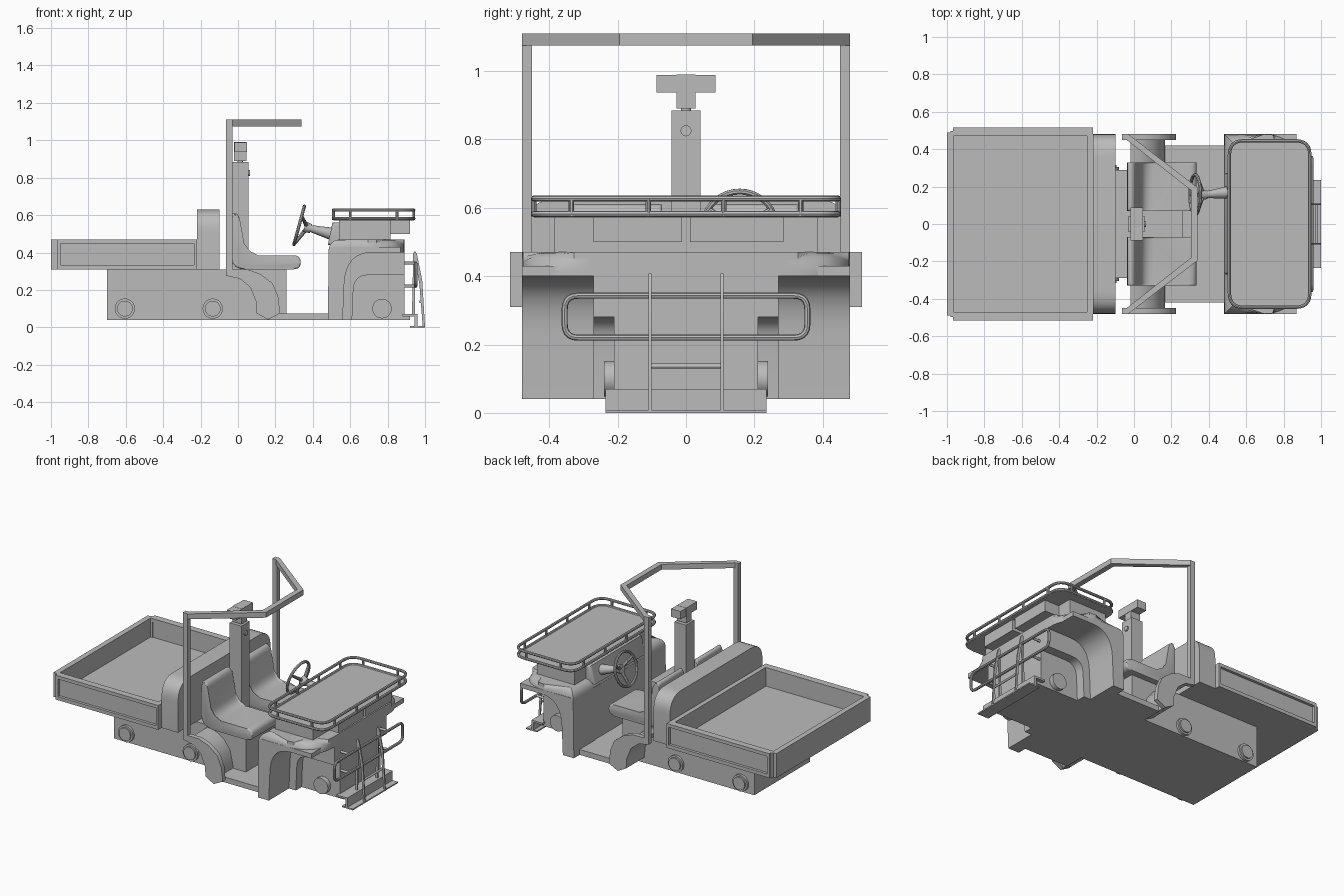
import bpy, bmesh, math
from mathutils import Vector

if "Cube" in bpy.data.objects:
    bpy.data.objects.remove(bpy.data.objects["Cube"])

grey = bpy.data.materials.new("body grey")
grey.diffuse_color = (0.5, 0.5, 0.5, 1)
grey.use_nodes = True
grey.node_tree.nodes["Principled BSDF"].inputs["Base Color"].default_value = grey.diffuse_color


def finish(name, bm):
    bmesh.ops.recalc_face_normals(bm, faces=bm.faces)
    me = bpy.data.meshes.new(name)
    bm.to_mesh(me)
    bm.free()
    me.materials.append(grey)
    ob = bpy.data.objects.new(name, me)
    bpy.context.collection.objects.link(ob)
    return ob


def rounded(pts, radii, n=5):
    """Fillet the corners of a closed 2D outline."""
    if not isinstance(radii, (list, tuple)):
        radii = [radii] * len(pts)
    out = []
    for i, r in enumerate(radii):
        p, a, b = (Vector(pts[k % len(pts)]) for k in (i, i - 1, i + 1))
        if r == 0:
            out.append(p)
            continue
        s = p + (a - p).normalized() * min(r, (a - p).length * .48)
        e = p + (b - p).normalized() * min(r, (b - p).length * .48)
        for k in range(n + 1):
            t = k / n
            out.append(s * (1 - t) ** 2 + p * 2 * t * (1 - t) + e * t * t)
    return out


def rect(x0, x1, y0, y1):
    return [(x0, y0), (x1, y0), (x1, y1), (x0, y1)]


def prism(name, pts, axis, a, b, bev=0, caps=None):
    """Extrude an outline along an axis; soften the rims at the given ends."""
    at = {'x': lambda u, v, w: (w, u, v), 'y': lambda u, v, w: (u, w, v),
          'z': lambda u, v, w: (u, v, w)}[axis]
    bm = bmesh.new()
    lo = [bm.verts.new(at(p[0], p[1], a)) for p in pts]
    hi = [bm.verts.new(at(p[0], p[1], b)) for p in pts]
    n = len(pts)
    bm.faces.new(lo)
    bm.faces.new(hi)
    for i in range(n):
        j = (i + 1) % n
        bm.faces.new((lo[i], lo[j], hi[j], hi[i]))
    if bev:
        k = 'xyz'.index(axis)
        ends = caps or (a, b)
        edges = [e for e in bm.edges
                 if any(all(abs(v.co[k] - c) < 1e-5 for v in e.verts) for c in ends)]
        bmesh.ops.bevel(bm, geom=edges, offset=bev, segments=4, profile=.5,
                        affect='EDGES', clamp_overlap=True)
    return finish(name, bm)


def box(name, x0, x1, y0, y1, z0, z1):
    return prism(name, rect(x0, x1, y0, y1), 'z', z0, z1)


def rod(name, p, q, r0, r1=None, seg=20):
    p, q = Vector(p), Vector(q)
    bm = bmesh.new()
    bmesh.ops.create_cone(bm, cap_ends=True, segments=seg, radius1=r0,
                          radius2=r0 if r1 is None else r1, depth=(q - p).length)
    rot = (q - p).to_track_quat('Z', 'Y').to_matrix().to_4x4()
    bm.transform(rot)
    bmesh.ops.translate(bm, verts=bm.verts, vec=(p + q) / 2)
    return finish(name, bm)


def loop_tube(name, pts, r):
    cu = bpy.data.curves.new(name, 'CURVE')
    cu.dimensions = '3D'
    cu.bevel_depth, cu.bevel_resolution = r, 2
    sp = cu.splines.new('POLY')
    sp.points.add(len(pts) - 1)
    for p, c in zip(sp.points, pts):
        p.co = (*c, 1)
    sp.use_cyclic_u = True
    tmp = bpy.data.objects.new(name + "_path", cu)
    bpy.context.collection.objects.link(tmp)
    me = bpy.data.meshes.new_from_object(tmp.evaluated_get(bpy.context.evaluated_depsgraph_get()))
    bpy.data.objects.remove(tmp)
    me.materials.clear()
    me.materials.append(grey)
    ob = bpy.data.objects.new(name, me)
    bpy.context.collection.objects.link(ob)


# Chassis, floor and bulkhead behind the seats
box("chassis", -.70, .26, -.29, .29, .04, .31)
box("floor", .16, .52, -.42, .42, .04, .075)
prism("bulkhead", rounded([(-.48, .31), (.48, .31), (.48, .63), (-.48, .63)], [0, 0, .12, .12], 8),
      'x', -.22, -.10)

# Cargo bed with railed sides
box("bed_floor", -.98, -.22, -.495, .495, .31, .345)
box("bed_tailboard", -1.0, -.965, -.49, .49, .31, .47)
box("bed_headboard", -.25, -.22, -.495, .495, .31, .47)
for s in (-1, 1):
    def side(name, x0, x1, ya, yb, z0, z1):
        return box(name, x0, x1, min(s * ya, s * yb), max(s * ya, s * yb), z0, z1)

    side("bed_side", -.98, -.22, .475, .497, .31, .47)
    side("bed_top_rail", -.965, -.22, .47, .515, .448, .47)
    side("bed_bottom_rail", -.965, -.22, .47, .515, .31, .333)
    side("bed_rear_stile", -.967, -.95, .47, .515, .31, .47)
    side("bed_front_stile", -.235, -.22, .47, .515, .31, .47)
    # Chassis side lamps
    for x in (-.605, -.135):
        rod("side_lamp_ring", (x, s * .28, .1), (x, s * .305, .1), .054, seg=28)
        rod("side_lamp", (x, s * .28, .1), (x, s * .315, .1), .042, seg=28)
    # Rear wheel arch with wider outer flange
    arch = [(-.06, .31), (.05, .31), (.12, .285), (.185, .235), (.215, .165), (.225, .075),
            (.16, .042), (.10, .075), (.095, .14), (.065, .215), (.01, .26), (-.06, .275)]
    prism("arch_flange", arch, 'y', s * .45, s * .48)
    inner = [(-.02, .295), (.04, .285), (.1, .25), (.145, .19), (.165, .1), (.165, .042),
             (.10, .075), (.095, .14), (.065, .215), (.01, .26), (-.02, .27)]
    prism("arch_tread", inner, 'y', s * .28, s * .455)
    # Seats
    seat = rounded([(-.04, .31), (-.035, .615), (.005, .605), (.045, .385),
                    (.335, .385), (.335, .31)], [.08, .03, .03, .06, .04, .04])
    prism("seat", seat, 'y', s * .07, s * .33, .02)
    # Roll bar post
    side("roll_post", -.065, -.03, .45, .48, .275, 1.09)
    # Front fender leg with wheel opening
    leg = rounded([(.48, .04), (.56, .04), (.575, .40), (.87, .40), (.87, .43), (.505, .43), (.485, .40)],
                  [0, 0, .17, 0, 0, 0, 0], 8)
    prism("front_fender", leg, 'y', s * .26, s * .48)
    rod("front_hub_lamp", (.77, s * .2, .1), (.77, s * .24, .1), .052, seg=28)

# Roll bar hoop
hoop = [(-.065, .48), (-.03, .48), (.34, .195), (.34, -.195), (-.03, -.48), (-.065, -.48),
        (-.065, -.45), (-.04, -.45), (.305, -.18), (.305, .18), (-.04, .45), (-.065, .45)]
prism("roll_hoop", hoop, 'z', 1.075, 1.11)

# Centre mast with sensor head
box("mast", -.03, .055, -.043, .043, .31, .885)
rod("mast_lens", (.05, 0, .825), (.063, 0, .825), .016)
rod("mast_neck", (.012, 0, .88), (.012, 0, .9), .015)
box("sensor_body", -.022, .045, -.028, .028, .89, .99)
box("sensor_wings", -.02, .047, -.087, .087, .937, .989)

# Nose cowl
plan = rounded([(.485, -.48), (.89, -.48), (.89, .48), (.485, .48)], [0, .2, .2, 0], 8)
prism("cowl_top", plan, 'z', .40, .47, .055, (.47,))
block = rounded([(.485, .04), (.61, .04), (.62, .28), (.89, .28), (.89, .42), (.485, .42)],
                [0, 0, .08, 0, 0, 0], 6)
prism("cowl_core", block, 'y', -.27, .27)
box("cowl_lower", .5, .89, -.21, .21, .04, .3)
prism("dashboard", [(.48, .44), (.56, .44), (.56, .56), (.505, .56)], 'y', -.27, .27, .015)

# Bumper bracket and step
box("bumper_shelf", .88, .96, -.235, .235, .058, .07)
box("bumper_face", .945, .96, -.235, .235, 0, .07)
box("bumper_lip", .92, 1.0, -.235, .235, 0, .008)
box("nose_sill", .88, .92, -.21, .21, .04, .06)
for y in (-.105, .105):
    prism("guard_blade", [(.93, .06), (.937, .395), (.945, .408), (.956, .395), (.985, .25),
                          (1.0, 0), (.988, 0), (.97, .23), (.95, .35), (.945, .06)],
          'y', y - .004, y + .004)
rod("guard_rung", (.975, -.105, .137), (.975, .105, .137), .007)
loop_tube("guard_loop", [(.95, p.x, p.y) for p in rounded(rect(-.355, .355, .22, .343), .04)], .009)
for z in (.22, .343):
    for s in (-1, 1):
        rod("guard_mount", (.88, s * .2, z), (.95, s * .2, z), .008)

# Roof tray over the nose with double rail
box("tray_riser", .54, .815, -.385, .385, .46, .575)
box("lamp_box_left", .81, .92, -.27, -.012, .50, .572)
box("lamp_box_right", .81, .92, .012, .285, .50, .572)
tray = rounded(rect(.51, .94, -.445, .445), .075, 6)
prism("tray_plate", tray, 'z', .572, .582)
for z in (.582, .627):
    loop_tube("tray_rail", [(p.x, p.y, z) for p in tray], .009)
posts = [(x, y) for x in (.51, .94) for y in (-.335, -.11, .11, .335)]
posts += [(x, y) for x in (.6, .85) for y in (-.445, .445)]
for x, y in posts:
    rod("rail_post", (x, y, .575), (x, y, .628), .008, seg=10)

# Steering wheel and column
axis = Vector((.965, 0, -.263))
centre = Vector((.327, .157, .545))
u, v = Vector((0, 1, 0)), Vector((.263, 0, .965))
ring = [centre + (u * math.cos(t) + v * math.sin(t)) * .106
        for t in (2 * math.pi * i / 36 for i in range(36))]
loop_tube("steering_rim", ring, .009)
hub = centre + axis * .045
for i in (3, 15, 27):
    rod("steering_spoke", hub, ring[i], .012, .008, 10)
rod("steering_hub", centre + axis * .03, centre + axis * .065, .03, .024)
rod("steering_column", centre + axis * .06, (.52, .17, .495), .018, .036)

# Smooth rounded parts, keep hard edges
bpy.ops.object.select_all(action='SELECT')
bpy.context.view_layer.objects.active = bpy.context.scene.objects["chassis"]
bpy.ops.object.shade_smooth_by_angle(angle=math.radians(32))
